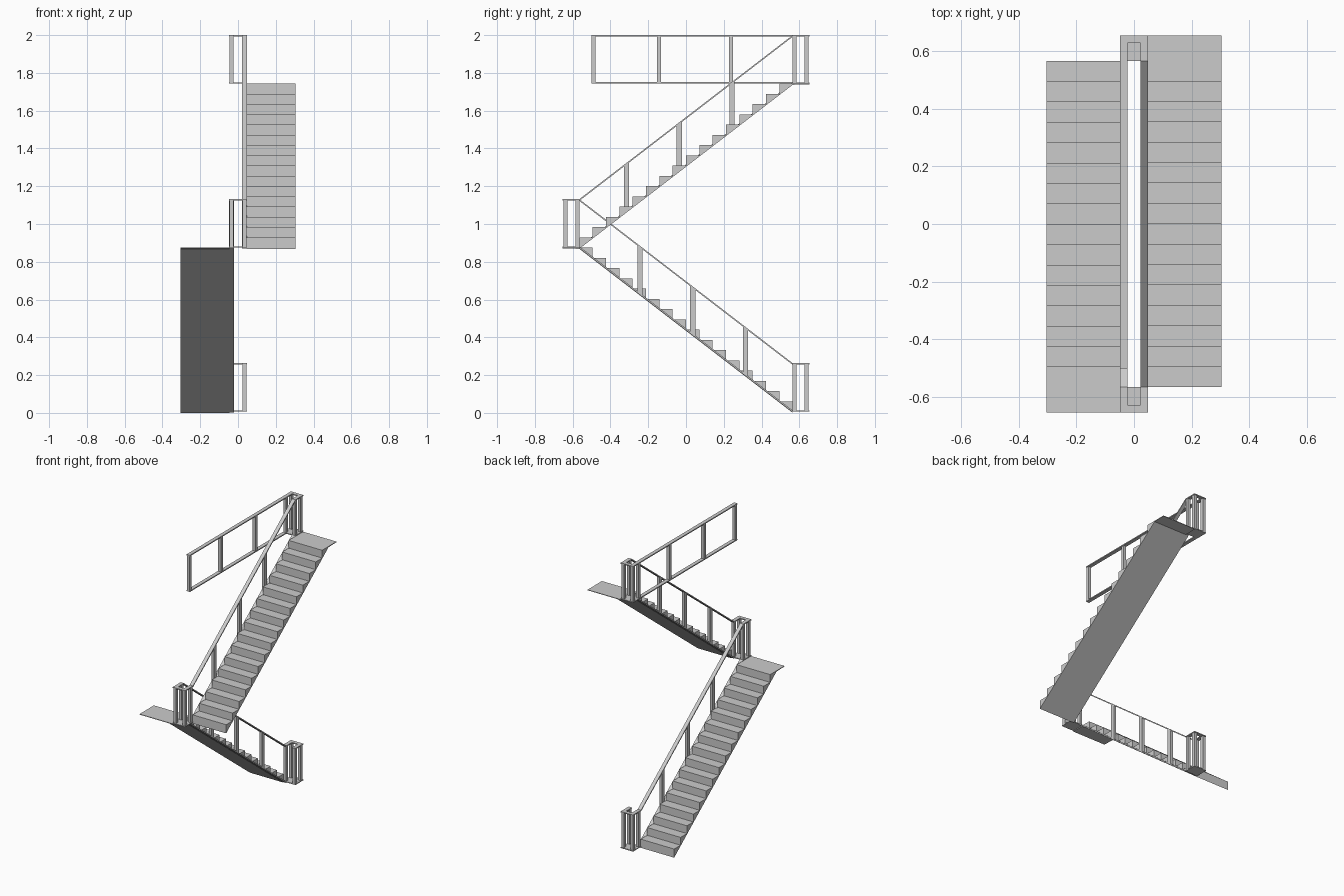
import bpy, bmesh

if "Cube" in bpy.data.objects:
    bpy.data.objects.remove(bpy.data.objects["Cube"])

RUN = 0.565          # half length of a flight
END = 0.653          # outer edge of the landings
RISE = 0.8685        # height of one flight
STEPS = 16
RX = 0.035           # x offset of the two railing lines
BASE, DECK, TOP = 0.006, 0.013, 0.263   # tread base, railing foot, handrail top


def prism(bm, profile, x0, x1):
    """Extrude a closed (y, z) profile from x0 to x1."""
    face = bm.faces.new([bm.verts.new((x0, y, z)) for y, z in profile])
    ext = bmesh.ops.extrude_face_region(bm, geom=[face])
    verts = [g for g in ext["geom"] if isinstance(g, bmesh.types.BMVert)]
    bmesh.ops.translate(bm, vec=(x1 - x0, 0, 0), verts=verts)


def box(bm, x0, x1, y0, y1, z0, z1):
    prism(bm, [(y0, z0), (y1, z0), (y1, z1), (y0, z1)], x0, x1)


def finish(bm, name):
    bmesh.ops.recalc_face_normals(bm, faces=bm.faces)
    mesh = bpy.data.meshes.new(name)
    bm.to_mesh(mesh)
    bm.free()
    bpy.context.collection.objects.link(bpy.data.objects.new(name, mesh))


def flight(name, s, z0):
    """Stepped flight climbing towards s*y, ending in a thin landing."""
    bm = bmesh.new()
    pts = [(-RUN * s, z0 - 0.006)]
    for i in range(STEPS):
        y = -RUN + i * 2 * RUN / STEPS
        z = z0 + (i + 1) * RISE / STEPS
        pts += [(y * s, z)]
        if i < STEPS - 1:
            pts += [((y + 2 * RUN / STEPS) * s, z)]
    top = z0 + RISE
    pts += [(END * s, top), (END * s, top - 0.004), (RUN * s, top - 0.006)]
    prism(bm, pts, 0.045 * s, 0.304 * s)
    finish(bm, name)


def sloped_railing(name, s, level):
    """Handrail, bottom rail and three posts along a flight."""
    bm = bmesh.new()
    x = RX * s
    off = level * RISE
    for z, t in ((TOP, 0.009), (DECK, 0.01)):
        a, b = z + off, z + off + RISE
        prism(bm, [(-RUN * s, a - t), (RUN * s, b - t), (RUN * s, b), (-RUN * s, a)],
              x - 0.013, x + 0.013)
    for c in (-0.315, -0.035, 0.243):
        y0, y1 = (c - 0.014) * s, (c + 0.014) * s
        h0, h1 = [off + RISE * (y * s + RUN) / (2 * RUN) for y in (y0, y1)]
        prism(bm, [(y0, h0 + DECK - 0.004), (y1, h1 + DECK - 0.004),
                   (y1, h1 + TOP - 0.004), (y0, h0 + TOP - 0.004)], x - 0.01, x + 0.01)
    finish(bm, name)


def turn_railing(name, s, level):
    """U-shaped handrail with four posts on a small plate."""
    bm = bmesh.new()
    lo, hi = DECK + level * RISE, TOP + level * RISE
    for x in (-RX, RX):
        box(bm, x - 0.013, x + 0.013, RUN * s, END * s, hi - 0.007, hi)
        for y in (0.575, 0.638):
            box(bm, x - 0.01, x + 0.01, (y - 0.011) * s, (y + 0.011) * s, lo - 0.002, hi - 0.003)
    box(bm, -0.022, 0.022, 0.628 * s, END * s, hi - 0.007, hi)
    box(bm, -0.048, 0.048, RUN * s, END * s, lo - 0.006, lo)
    finish(bm, name)


# two opposed flights
flight("lower_flight", -1, BASE)
flight("upper_flight", 1, BASE + RISE)

# railings along the flights and around the turns
sloped_railing("lower_railing", -1, 0)
sloped_railing("upper_railing", 1, 1)
for level, (name, s) in enumerate((("bottom_turn", 1), ("middle_turn", -1), ("top_turn", 1))):
    turn_railing(name + "_railing", s, level)

# level railing on the upper floor
bm = bmesh.new()
lo, hi = DECK + 2 * RISE, TOP + 2 * RISE
for z in (lo + 0.001, hi):
    box(bm, -RX - 0.013, -RX + 0.013, -0.5, RUN, z - 0.007, z)
for y in (-0.489, -0.143, 0.238):
    box(bm, -RX - 0.01, -RX + 0.01, y - 0.011, y + 0.011, lo - 0.002, hi - 0.003)
finish(bm, "upper_floor_railing")
